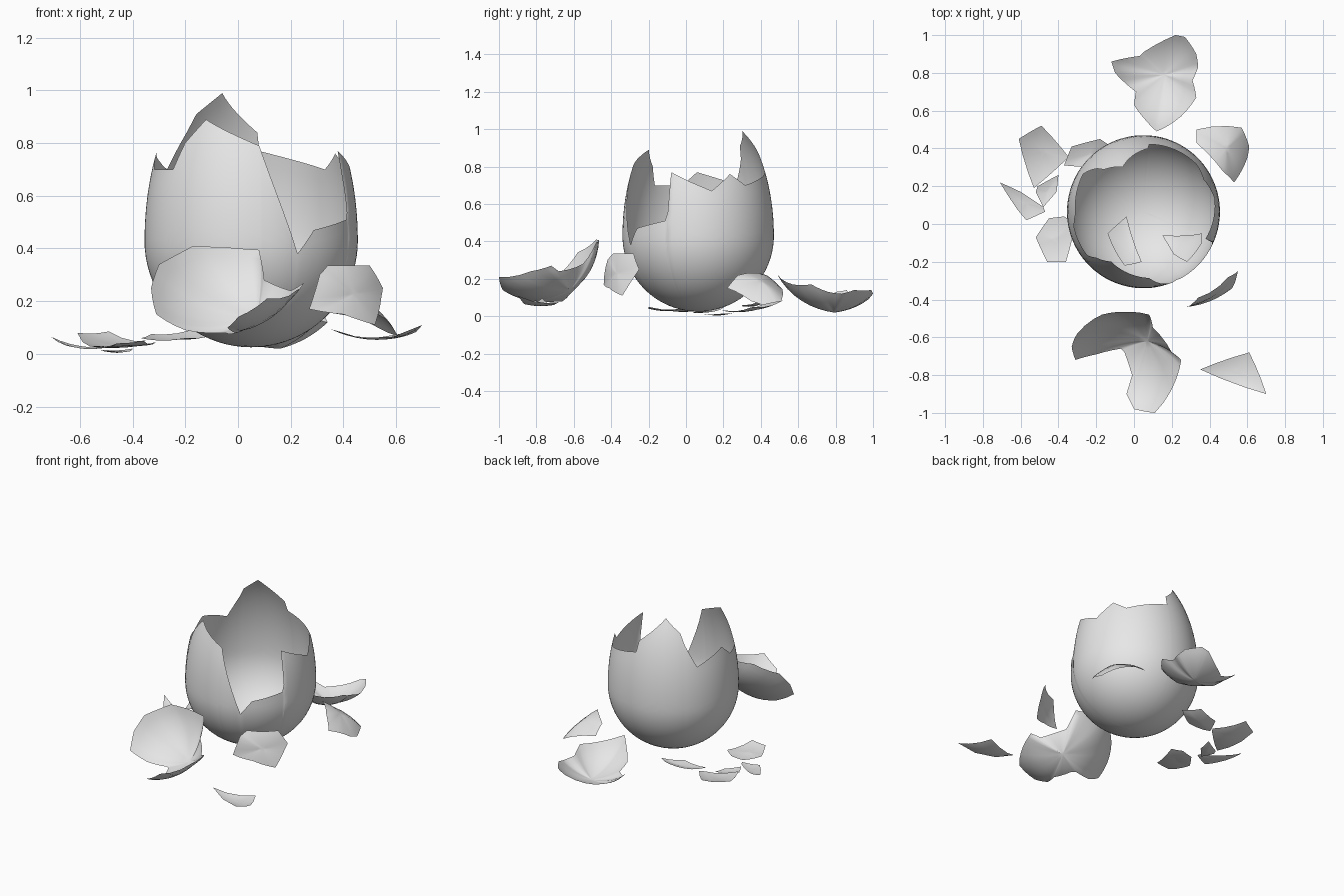
import bpy, bmesh, math
from mathutils import Vector

if "Cube" in bpy.data.objects:
    bpy.data.objects.remove(bpy.data.objects["Cube"])

shell_mat = bpy.data.materials.new("shell_grey")
shell_mat.diffuse_color = (0.8, 0.8, 0.8, 1)
shell_mat.use_nodes = True
shell_mat.node_tree.nodes["Principled BSDF"].inputs["Base Color"].default_value = shell_mat.diffuse_color

EGG = Vector((0.05, 0.065, 0.43))      # widest point of the egg
R, TOP = 0.405, 0.73                   # radius and height of the upper half


def finish(bm, name, centre, angle=40):
    """Point every face away from the curvature centre and make the object."""
    bm.normal_update()
    for f in bm.faces:
        if f.normal.dot(f.calc_center_median() - centre) < 0:
            f.normal_flip()
    me = bpy.data.meshes.new(name)
    bm.to_mesh(me)
    bm.free()
    me.materials.append(shell_mat)
    ob = bpy.data.objects.new(name, me)
    bpy.context.collection.objects.link(ob)
    me.shade_smooth()
    return ob


def skin(bm, pole, rings):
    """Fan round a pole vertex, then quads between closed rings."""
    pv = bm.verts.new(pole)
    loops = [[bm.verts.new(p) for p in ring] for ring in rings]
    n = len(loops[0])
    for j in range(n):
        k = (j + 1) % n
        bm.faces.new((pv, loops[0][j], loops[0][k]))
        for a, b in zip(loops, loops[1:]):
            bm.faces.new((a[j], b[j], b[k], a[k]))


# Broken egg: jagged rim as (angle in degrees, height)
rim = [(-64, .38), (-54, .47), (-26, .51), (-24, .56), (-23.6, .77), (-7, .72),
       (11, .67), (28, .76), (42, .70), (85, .77), (86, .84), (115, .99),
       (133, .91), (137, .84), (148, .70), (160, .73), (181, .77), (193, .70),
       (218, .70), (224, .80), (237, .89), (275, .79), (276, .77), (296, .38)]
columns = []
for (a0, z0), (a1, z1) in zip(rim, rim[1:]):
    steps = max(1, math.ceil((a1 - a0) / 4))
    columns += [(a0 + (a1 - a0) * i / steps, z0 + (z1 - z0) * i / steps) for i in range(steps)]


def egg_point(ang, phi):
    h = -math.cos(phi)
    r = R * math.sin(phi)
    a = math.radians(ang)
    return EGG + Vector((r * math.cos(a), r * math.sin(a), h * (TOP if h > 0 else R)))


def rim_phi(z):
    d = z - EGG.z
    return math.acos(-d / (TOP if d > 0 else R))


ROWS = 26
bm = bmesh.new()
skin(bm, EGG - Vector((0, 0, R)),
     [[egg_point(a, rim_phi(z) * i / ROWS) for a, z in columns] for i in range(1, ROWS + 1)])
finish(bm, "egg_shell", EGG)


def shard(name, centre, mid, outline, rings=6, cuts=3):
    """Curved fragment: outline and middle are bent round a curvature centre."""
    s = Vector(centre)
    pts = [Vector(p) for p in outline]

    def bend(a, b, t):
        p = a.lerp(b, t) - s
        return s + p.normalized() * ((a - s).length * (1 - t) + (b - s).length * t)

    edge = [bend(a, b, i / cuts) for a, b in zip(pts, pts[1:] + pts[:1]) for i in range(cuts)]
    m = Vector(mid)
    bm = bmesh.new()
    skin(bm, m, [[bend(m, e, i / rings) for e in edge] for i in range(1, rings + 1)])
    finish(bm, name, s)


# Large fragments
shard("front_shard", (-.05, -.85, .46), (.07, -.62, .14), [
    (-.33, -.65, .25), (-.30, -.58, .34), (-.17, -.48, .41), (-.05, -.465, .405),
    (.08, -.48, .395), (.10, -.55, .28), (.20, -.68, .24), (.25, -.72, .27),
    (.22, -.83, .24), (.11, -1, .21), (0, -.98, .14), (-.04, -.90, .10),
    (-.01, -.80, .08), (-.05, -.68, .08), (-.07, -.66, .08), (-.20, -.69, .09),
    (-.31, -.72, .15)], 8)
shard("back_shard", (.12, .80, .43), (.16, .79, .02), [
    (-.12, .86, .14), (.03, .89, .06), (.05, .91, .06), (.22, 1, .12), (.27, .99, .14),
    (.33, .90, .14), (.34, .83, .12), (.31, .76, .13), (.33, .67, .17), (.25, .57, .17),
    (.12, .49, .22), (.07, .54, .17), (0, .63, .12), (.01, .70, .08), (-.04, .74, .08),
    (-.10, .80, .13)], 8)

# Fragments on the right
shard("leaning_shard", (.22, -.08, .34), (.44, -.37, .23), [
    (.27, -.44, .17), (.31, -.42, .30), (.34, -.39, .335), (.50, -.28, .335),
    (.55, -.25, .25), (.545, -.27, .22), (.52, -.34, .11), (.40, -.41, .15)])
shard("domed_shard", (.30, .25, -.10), (.49, .40, .19), [
    (.33, .50, .16), (.57, .51, .08), (.61, .41, .06), (.60, .35, .08),
    (.53, .22, .15), (.47, .28, .22), (.33, .43, .22)])
shard("triangle_shard", (.54, -.78, .45), (.56, -.78, .055), [
    (.35, -.77, .095), (.61, -.68, .075), (.70, -.90, .11)])

# Small fragments on the left
shard("left_shard_a", (-.46, .34, .45), (-.48, .38, .035), [
    (-.61, .45, .08), (-.49, .52, .085), (-.35, .36, .05), (-.36, .34, .045), (-.53, .19, .03)])
shard("left_shard_b", (-.54, .08, .45), (-.57, .11, .02), [
    (-.71, .22, .065), (-.60, .17, .03), (-.48, .09, .03), (-.47, .065, .03),
    (-.57, .02, .02), (-.62, .08, .025)])
shard("left_shard_c", (-.46, .17, .45), (-.46, .17, .004), [
    (-.40, .26, .02), (-.51, .20, .015), (-.52, .17, .012), (-.48, .09, .012), (-.41, .17, .01)])
shard("left_shard_d", (-.41, -.08, .45), (-.42, -.08, .03), [
    (-.37, .04, .035), (-.45, .03, .025), (-.52, -.07, .03), (-.46, -.20, .04),
    (-.36, -.20, .05), (-.31, 0, .045)])
shard("left_shard_e", (-.22, .37, .46), (-.23, .37, .055), [
    (-.37, .31, .06), (-.33, .41, .075), (-.18, .45, .09), (-.08, .38, .075), (-.20, .30, .06)])

# Fragments resting inside the egg
def inside(points):
    return [(x, y, EGG.z - math.sqrt(.153 - (x - EGG.x) ** 2 - (y - EGG.y) ** 2)) for x, y in points]


for name, mid, pts in (
        ("inner_shard_a", (-.045, -.11), [(-.14, -.05), (-.04, .04), (.04, -.20), (-.05, -.22)]),
        ("inner_shard_b", (.26, -.11), [(.15, -.06), (.36, -.05), (.36, -.10), (.28, -.20), (.21, -.16)])):
    shard(name, EGG, inside([mid])[0], inside(pts))
